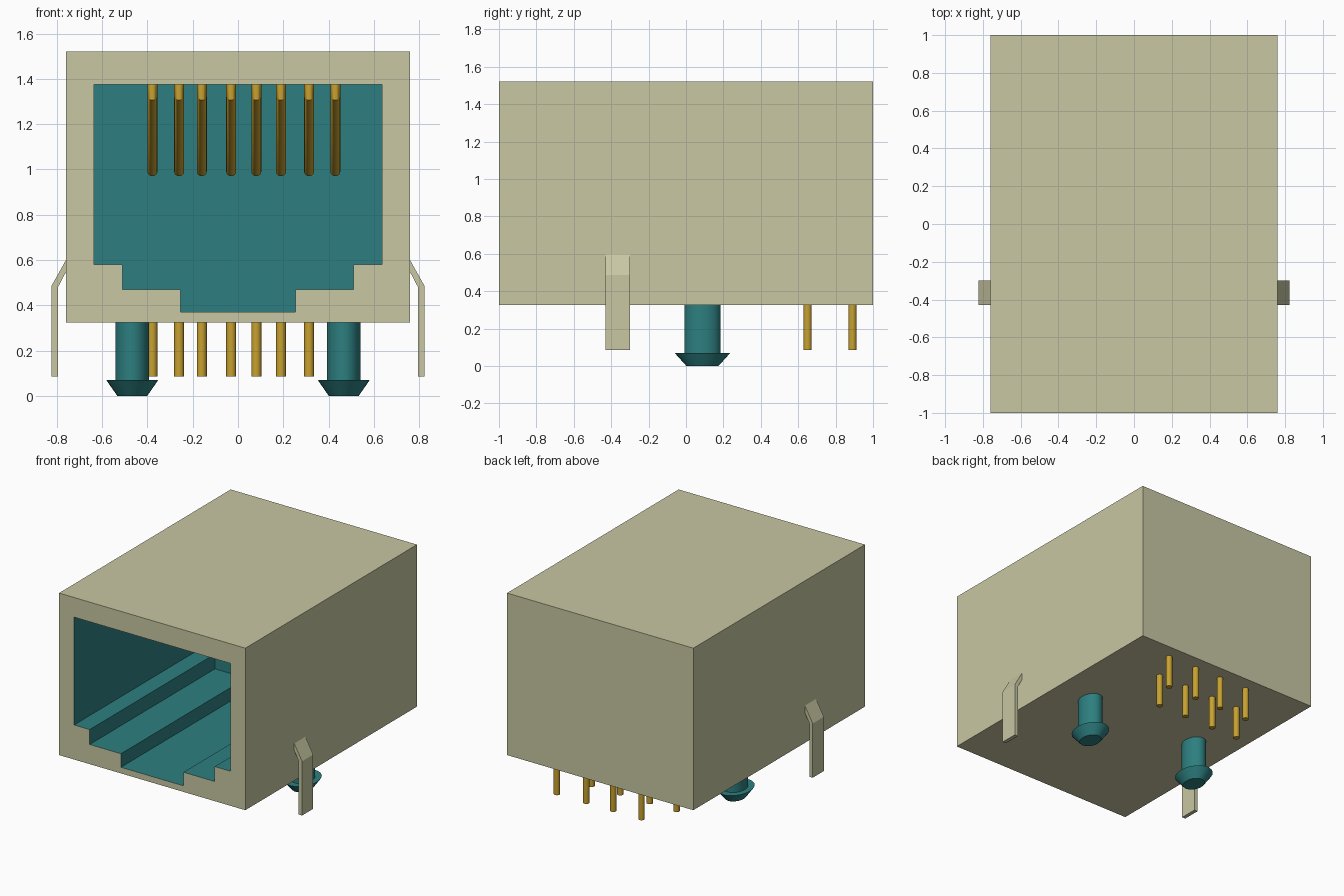
import bpy, bmesh, math
from mathutils import Vector

if "Cube" in bpy.data.objects:
    bpy.data.objects.remove(bpy.data.objects["Cube"], do_unlink=True)


def srgb(c):
    c /= 255
    return c / 12.92 if c <= 0.04045 else ((c + 0.055) / 1.055) ** 2.4


def material(name, rgb):
    m = bpy.data.materials.new(name)
    col = [srgb(c) for c in rgb] + [1]
    m.diffuse_color = col
    m.use_nodes = True
    m.node_tree.nodes["Principled BSDF"].inputs["Base Color"].default_value = col
    return m


beige = material("beige_shell", (200, 199, 163))
teal = material("teal_plastic", (45, 127, 128))
gold = material("gold_metal", (200, 161, 48))


def finish(name, bm, mats, smooth=False):
    bmesh.ops.recalc_face_normals(bm, faces=bm.faces[:])
    me = bpy.data.meshes.new(name)
    bm.to_mesh(me)
    bm.free()
    ob = bpy.data.objects.new(name, me)
    bpy.context.collection.objects.link(ob)
    for m in mats:
        me.materials.append(m)
    if smooth:
        bpy.ops.object.select_all(action='DESELECT')
        ob.select_set(True)
        bpy.context.view_layer.objects.active = ob
        bpy.ops.object.shade_smooth_by_angle(angle=math.radians(35))
    return ob


def mirror_x(points):
    return points + [(-x, z) for x, z in reversed(points)]


def prism(bm, outline, y0, y1):
    """Extrude an xz outline along y, capped at both ends."""
    a = [bm.verts.new((x, y0, z)) for x, z in outline]
    b = [bm.verts.new((x, y1, z)) for x, z in outline]
    n = len(a)
    for i in range(n):
        j = (i + 1) % n
        bm.faces.new((a[i], a[j], b[j], b[i]))
    bm.faces.new(a)
    bm.faces.new(b)


def sweep(bm, rings):
    """Join rings of equal length into a capped tube."""
    rings = [[bm.verts.new(p) for p in r] for r in rings]
    n = len(rings[0])
    for a, b in zip(rings, rings[1:]):
        for i in range(n):
            j = (i + 1) % n
            bm.faces.new((a[i], a[j], b[j], b[i]))
    bm.faces.new(rings[0])
    bm.faces.new(rings[-1])


def circle(n):
    return [(math.cos(2 * math.pi * i / n), math.sin(2 * math.pi * i / n)) for i in range(n)]


# Housing: outer box with a stepped socket opening in the front
outer = mirror_x([(0.76, 0.325), (0.76, 1.52)])
socket = mirror_x([(0.255, 0.37), (0.255, 0.47), (0.51, 0.47), (0.51, 0.58),
                   (0.637, 0.58), (0.637, 1.375)])
bm = bmesh.new()
rim = []
for outline, depth, mat in ((outer, 1.0, 0), (socket, 0.46, 1)):
    front = [bm.verts.new((x, -1, z)) for x, z in outline]
    back = [bm.verts.new((x, depth, z)) for x, z in outline]
    n = len(front)
    for i in range(n):
        j = (i + 1) % n
        f = bm.faces.new((front[i], front[j], back[j], back[i]))
        f.material_index = mat
        rim.append(bm.edges.get((front[i], front[j])))
    bm.faces.new(back).material_index = mat
bmesh.ops.triangle_fill(bm, edges=rim, use_beauty=True, normal=(0, -1, 0))
for f in bm.faces:
    if all(abs(v.co.y + 1) < 1e-5 for v in f.verts):
        f.material_index = 0
finish("housing", bm, [beige, teal])

# Bent side clips
clip = [(0.824, 0.085), (0.824, 0.485), (0.74, 0.635), (0.74, 0.585),
        (0.796, 0.478), (0.796, 0.085)]
for side, s in (("left", 1), ("right", -1)):
    bm = bmesh.new()
    prism(bm, [(s * x, z) for x, z in clip], -0.43, -0.30)
    finish(side + "_clip", bm, [beige])

# Oval mounting pegs with a flared, tapering foot
peg = [(0.086, 0.0), (0.149, 0.07), (0.097, 0.07), (0.097, 0.34)]
for side, s in (("left", 1), ("right", -1)):
    bm = bmesh.new()
    sweep(bm, [[(s * 0.467 + 0.77 * r * c, 0.088 + r * k, z) for c, k in circle(32)]
               for r, z in peg])
    finish(side + "_peg", bm, [teal], True)

# Solder pins in two staggered rows, and spring contacts inside the socket
R = 0.022
contact_x = [-0.378, -0.26, -0.16, -0.03, 0.081, 0.19, 0.314, 0.43]
start, bend, tip = Vector((0, -0.5, 1.39)), Vector((0, -0.5, 1.32)), Vector((0, 0.15, 0.99))
lean = (tip - bend).normalized()
up = Vector((0, -lean.z, lean.y))               # across the sloping part
miter = (Vector((0, 1, 0)) + up).normalized()
miter /= miter.y                                # keeps the bend full width
for i, x in enumerate(contact_x):
    y = 0.65 if i % 2 == 0 else 0.89
    bm = bmesh.new()
    sweep(bm, [[(x + R * c, y + R * k, z) for c, k in circle(16)] for z in (0.085, 0.36)])
    finish(f"solder_pin_{i + 1}", bm, [gold], True)

    bm = bmesh.new()
    sweep(bm, [[p + Vector((x + R * c, 0, 0)) + axis * (R * k) for c, k in circle(16)]
               for p, axis in ((start, Vector((0, 1, 0))), (bend, miter), (tip, up))])
    finish(f"spring_contact_{i + 1}", bm, [gold], True)
